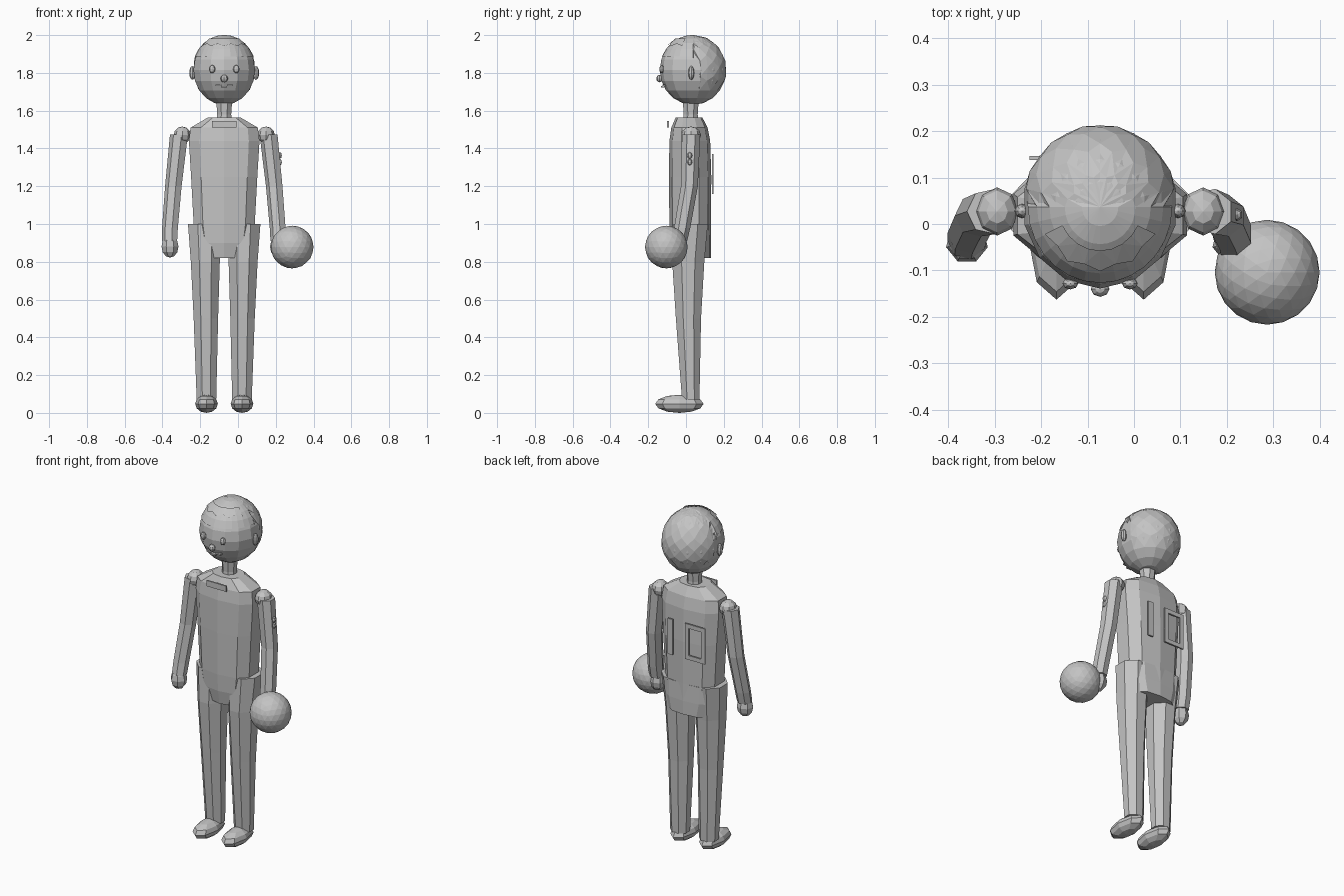
import bpy, bmesh, math
from mathutils import Vector, Matrix

if "Cube" in bpy.data.objects:
    bpy.data.objects.remove(bpy.data.objects["Cube"])

GREY = (0.55, 0.55, 0.55, 1)
mat = bpy.data.materials.new("plain grey")
mat.use_nodes = True
mat.diffuse_color = GREY
mat.node_tree.nodes["Principled BSDF"].inputs["Base Color"].default_value = GREY

CX = -0.073                      # centre line of the body
HEAD = Vector((CX, 0.037, 1.815))
HEAD_R = Vector((0.167, 0.176, 0.184))


def finish(name, bm, closed=True):
    if closed:
        bmesh.ops.recalc_face_normals(bm, faces=bm.faces)
    mesh = bpy.data.meshes.new(name)
    bm.to_mesh(mesh)
    bm.free()
    mesh.materials.append(mat)
    ob = bpy.data.objects.new(name, mesh)
    bpy.context.collection.objects.link(ob)
    return ob


def ball(name, loc, size, seg=8, rings=6):
    bm = bmesh.new()
    m = Matrix.Translation(loc) @ Matrix.Diagonal((*size, 1))
    bmesh.ops.create_uvsphere(bm, u_segments=seg, v_segments=rings, radius=1, matrix=m)
    bmesh.ops.triangulate(bm, faces=bm.faces)
    return finish(name, bm)


def box(name, loc, size):
    bm = bmesh.new()
    m = Matrix.Translation(loc) @ Matrix.Diagonal((*size, 1))
    bmesh.ops.create_cube(bm, size=1, matrix=m)
    return finish(name, bm)


def loft(name, sections, sides, power=1.0):
    """Stack of horizontal rings: (x, y, z, half width, half depth)."""
    bm = bmesh.new()
    rings = []
    for x, y, z, rx, ry in sections:
        ring = []
        for i in range(sides):
            a = math.tau * (i + 0.5) / sides
            c, s = math.cos(a), math.sin(a)
            c = math.copysign(abs(c) ** power, c)
            s = math.copysign(abs(s) ** power, s)
            ring.append(bm.verts.new((x + rx * c, y + ry * s, z)))
        rings.append(ring)
    for low, high in zip(rings, rings[1:]):
        for i in range(sides):
            j = (i + 1) % sides
            bm.faces.new((low[i], low[j], high[j], high[i]))
    bm.faces.new(rings[0])
    bm.faces.new(rings[-1])
    return finish(name, bm)


def hair_shell(name, top, edge, grow, start, sweep, cols, rows=5):
    """Shell over the head from height top down to edge(angle); heights in head radii."""
    bm = bmesh.new()
    grid = []
    for i in range(cols + 1):
        a = start + sweep * i / cols
        t0, t1 = math.acos(top), math.acos(edge(i, a))
        col = []
        for k in range(rows + 1):
            t = t0 + (t1 - t0) * k / rows
            d = Vector((math.sin(t) * math.cos(a), math.sin(t) * math.sin(a), math.cos(t)))
            col.append(bm.verts.new(HEAD + d * HEAD_R * grow))
        grid.append(col)
    for p, q in zip(grid, grid[1:]):
        for k in range(rows):
            bm.faces.new((p[k], p[k + 1], q[k + 1], q[k]))
    bmesh.ops.remove_doubles(bm, verts=bm.verts, dist=0.0005)
    bmesh.ops.triangulate(bm, faces=bm.faces)
    return finish(name, bm, closed=False)


# Head and hair
ball("head", HEAD, HEAD_R, 14, 10)


def hairline(i, a):
    back = math.sin(a)                       # -1 at the front, 1 at the back
    if back < 0.1:
        return 0.39
    return -0.3 - 0.28 * (i % 2)


hair_shell("hair", 1.0, hairline, 1.012, 0, math.tau, 28)
hair_shell("fringe", 0.86, lambda i, a: 0.66 + 0.06 * (i % 2), 1.05,
           math.radians(205), math.radians(130), 8, 1)

# Face
for side, label in ((-1, "right"), (1, "left")):
    ball(label + "_eye", (CX + side * 0.064, -0.128, 1.82), (0.017, 0.013, 0.022))
    ball(label + "_ear", (CX + side * 0.168, 0.028, 1.80), (0.017, 0.016, 0.037))
ball("nose", (CX, -0.14, 1.77), (0.02, 0.017, 0.02))
for side in (-1, 0, 1):
    box("mouth_part", (CX + side * 0.03, -0.123 + 0.008 * abs(side), 1.727 + 0.007 * abs(side)),
        (0.032, 0.02, 0.009))

# Neck and torso
loft("neck", [(CX, 0.025, 1.53, 0.046, 0.046), (CX, 0.025, 1.58, 0.04, 0.04),
              (CX, 0.025, 1.66, 0.046, 0.046)], 8)
loft("torso", [(CX, 0.03, 0.82, 0.095, 0.1), (CX, 0.025, 0.9, 0.15, 0.108),
               (CX, 0.022, 1.0, 0.168, 0.11), (CX, 0.022, 1.25, 0.182, 0.112),
               (CX, 0.02, 1.44, 0.194, 0.108), (CX, 0.018, 1.51, 0.185, 0.096),
               (CX, 0.016, 1.565, 0.088, 0.07)], 10, 0.75)
# Shirt tail hanging below the waist at the back
loft("shirt_tail", [(CX, 0.075, 0.82, 0.12, 0.058), (CX, 0.075, 0.9, 0.145, 0.058),
                    (CX, 0.07, 1.0, 0.15, 0.06)], 10, 0.75)

# Arms, legs, hands and feet
for side, label in ((-1, "right"), (1, "left")):
    def at(off):
        return CX + side * off
    ball(label + "_shoulder", (at(0.222), 0.027, 1.47), (0.046, 0.052, 0.046), 8, 6)
    loft(label + "_arm", [(at(0.287), -0.035, 0.91, 0.042, 0.042),
                          (at(0.285), -0.02, 0.98, 0.044, 0.044),
                          (at(0.267), 0.018, 1.2, 0.046, 0.046),
                          (at(0.237), 0.027, 1.475, 0.05, 0.05)], 7)
    ball(label + "_hand", (at(0.287), -0.04, 0.88), (0.046, 0.045, 0.058), 7, 6)
    loft(label + "_leg", [(at(0.094), 0.025, 0.07, 0.056, 0.05),
                          (at(0.097), 0.013, 0.5, 0.07, 0.072),
                          (at(0.1), 0.012, 0.8, 0.083, 0.092),
                          (at(0.103), 0.025, 1.0, 0.096, 0.098)], 8)
    ball(label + "_foot", (at(0.094), -0.035, 0.048), (0.06, 0.128, 0.048), 8, 6)

# Held ball
bm = bmesh.new()
bmesh.ops.create_icosphere(bm, subdivisions=3, radius=0.113,
                           matrix=Matrix.Translation((0.287, -0.104, 0.878)))
finish("held_ball", bm)

# Raised trim on chest, sleeve and back
box("chest_plate", (CX, -0.095, 1.527), (0.128, 0.009, 0.034))
for dz in (-0.018, 0.018):
    ball("sleeve_stud", (0.222, 0.02, 1.345 + dz), (0.012, 0.014, 0.018), 6, 4)
box("back_strip", (0.003, 0.142, 1.265), (0.034, 0.009, 0.21))
FX, FZ = -0.16, 1.265
for s in (-1, 1):
    box("back_frame_upright", (FX + s * 0.053, 0.142, FZ), (0.025, 0.009, 0.21))
    box("back_frame_rail", (FX, 0.142, FZ + s * 0.0925), (0.081, 0.009, 0.025))
